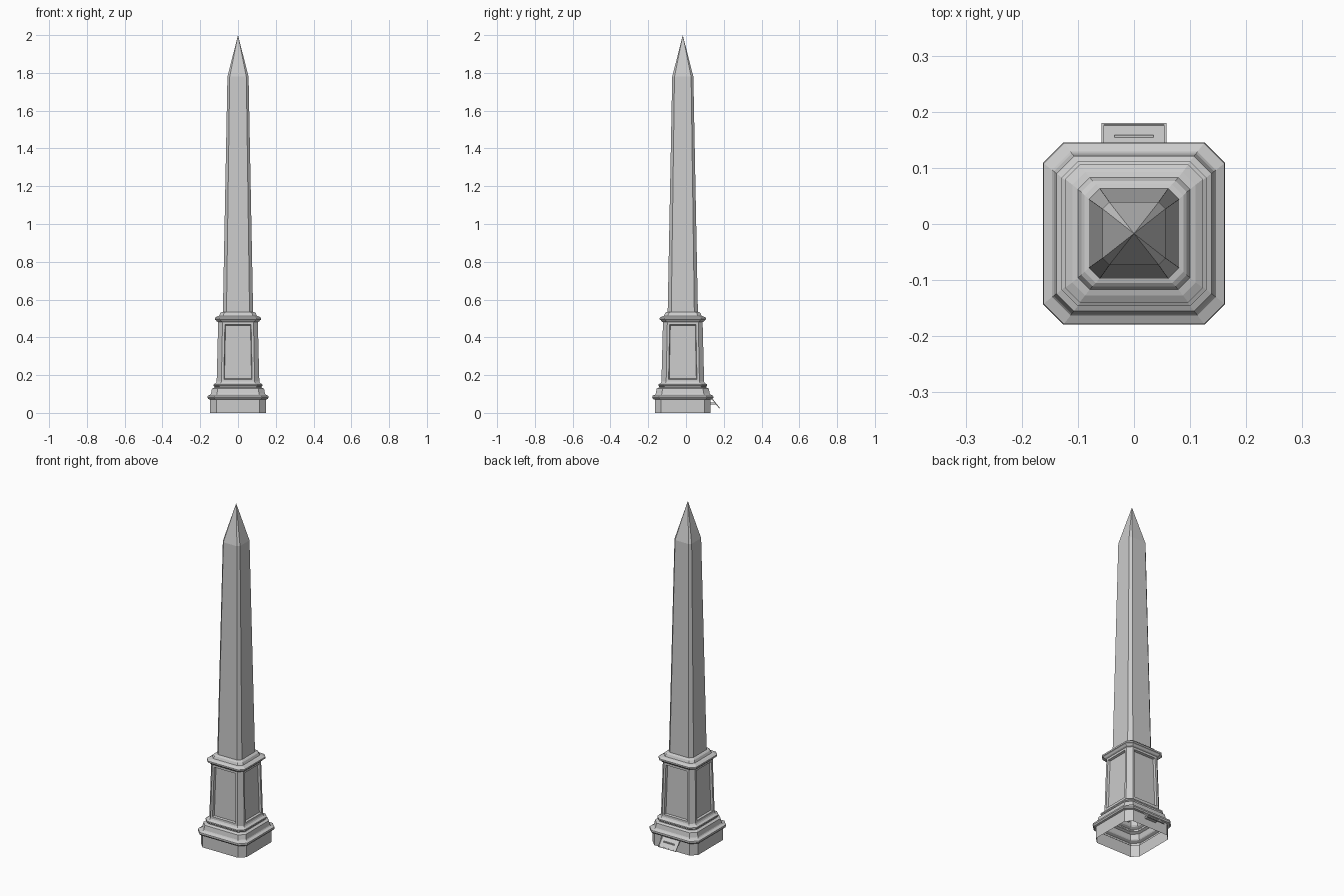
import bpy, bmesh, math
from mathutils import Matrix, Vector

if "Cube" in bpy.data.objects:
    bpy.data.objects.remove(bpy.data.objects["Cube"])

CY = -0.017  # obelisk axis in y; the plaque sits behind it


def finish(name, bm):
    me = bpy.data.meshes.new(name)
    bm.to_mesh(me)
    bm.free()
    ob = bpy.data.objects.new(name, me)
    bpy.context.collection.objects.link(ob)
    return ob


def ring(bm, w, z, c):
    """Square of half-width w with corners cut by c, counter-clockwise."""
    a = w - c
    pts = [(w, -a), (w, a), (a, w), (-a, w), (-w, a), (-w, -a), (-a, -w), (a, -w)]
    return [bm.verts.new((x, y + CY, z)) for x, y in pts]


def loft(name, profile, apex=None, panels=False):
    bm = bmesh.new()
    rings = [ring(bm, *p) for p in profile]
    faces = []
    for lo, hi in zip(rings, rings[1:]):
        for i in range(8):
            j = (i + 1) % 8
            faces.append(bm.faces.new((lo[i], lo[j], hi[j], hi[i])))
    if apex:
        tip = bm.verts.new((0, CY, apex))
        for i in range(8):
            bm.faces.new((rings[-1][i], rings[-1][(i + 1) % 8], tip))
    bm.normal_update()
    if panels:  # framed recess on each of the four wide faces
        wide = faces[0:8:2]
        bmesh.ops.inset_individual(bm, faces=wide, thickness=0.018)
        bmesh.ops.inset_individual(bm, faces=wide, thickness=0.005, depth=-0.012)
    return finish(name, bm)


# Stepped base, open underneath
loft("base", [
    (0.148, 0.0, 0.033), (0.148, 0.07, 0.033), (0.157, 0.073, 0.035),
    (0.162, 0.081, 0.036), (0.161, 0.09, 0.036), (0.146, 0.097, 0.033),
    (0.143, 0.102, 0.032), (0.138, 0.128, 0.031), (0.124, 0.135, 0.028),
    (0.125, 0.14, 0.028), (0.129, 0.144, 0.029), (0.129, 0.151, 0.029),
    (0.117, 0.158, 0.026), (0.113, 0.165, 0.025)])

# Tapered pedestal with recessed panels
loft("pedestal", [(0.113, 0.165, 0.025), (0.105, 0.48, 0.023)], panels=True)

# Cornice moulding
loft("cornice", [
    (0.105, 0.48, 0.023), (0.112, 0.484, 0.024), (0.117, 0.491, 0.025),
    (0.123, 0.494, 0.026), (0.123, 0.503, 0.026), (0.110, 0.511, 0.023),
    (0.100, 0.514, 0.021), (0.094, 0.528, 0.02), (0.088, 0.533, 0.02),
    (0.080, 0.535, 0.019)])

# Shaft and pointed tip
loft("shaft", [(0.080, 0.535, 0.019), (0.056, 1.78, 0.012)], apex=2.0)


def box(name, size, matrix, rim=False):
    bm = bmesh.new()
    bmesh.ops.create_cube(bm, size=1, matrix=Matrix.Diagonal((*size, 1)))
    if rim:  # recessed field on the plaque face
        top = [f for f in bm.faces if f.normal.z > 0.9]
        bmesh.ops.inset_individual(bm, faces=top, thickness=0.006)
        bmesh.ops.inset_individual(bm, faces=top, thickness=0.001, depth=-0.002)
    bm.transform(matrix)
    return finish(name, bm)


# Sloping plaque and its bracket at the back
tilt = Matrix.Rotation(math.radians(-51), 4, 'X')
box("plaque", (0.116, 0.071, 0.005),
    Matrix.Translation((0, 0.156, 0.052)) @ tilt, rim=True)
box("plaque_bracket", (0.07, 0.033, 0.01), Matrix.Translation((0, 0.1425, 0.05)))
